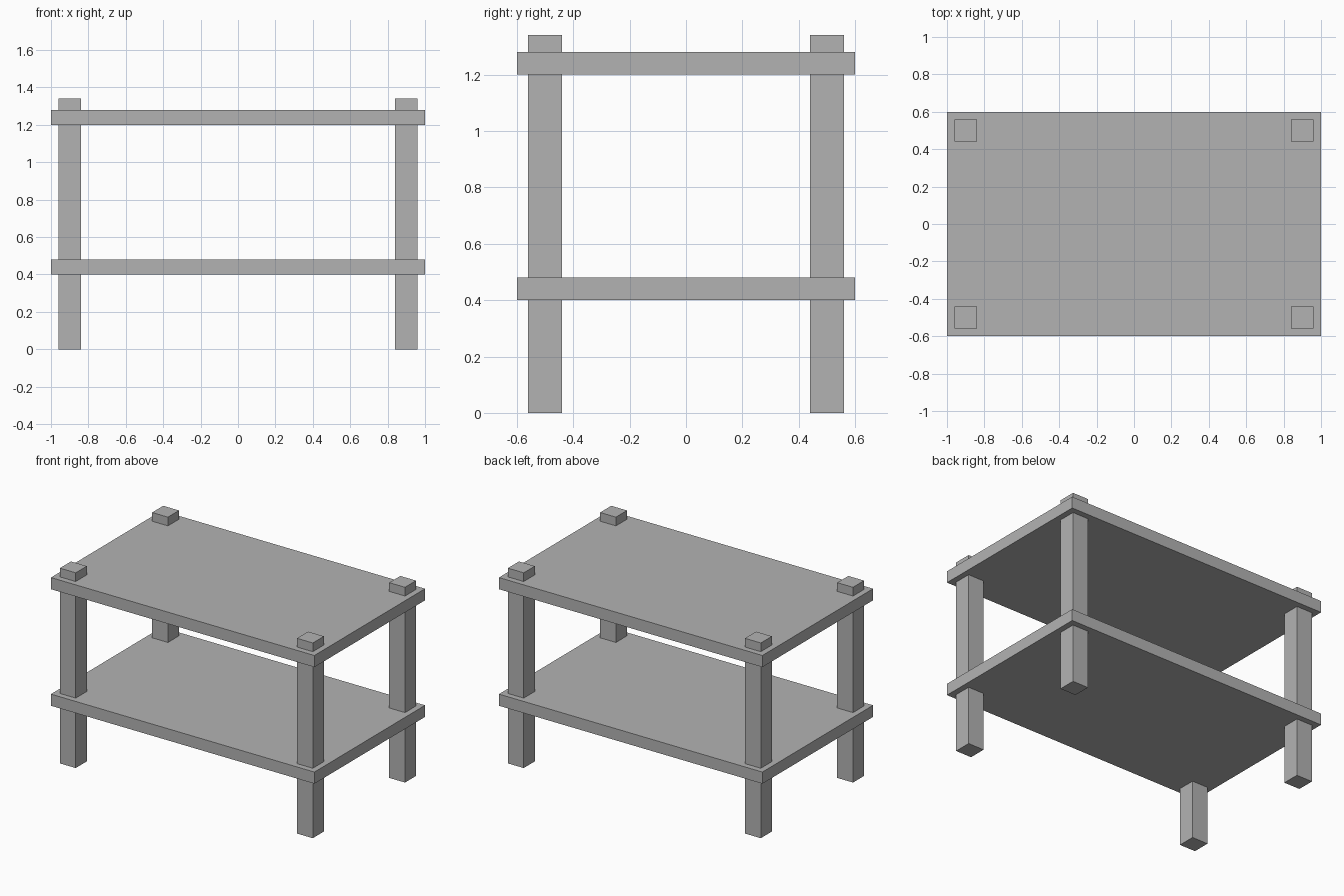
import bpy

cube = bpy.data.objects.get("Cube")
if cube:
    bpy.data.objects.remove(cube, do_unlink=True)

# Single plain grey finish
grey = bpy.data.materials.new("plain_grey")
grey.use_nodes = True
colour = (0.45, 0.45, 0.45, 1.0)
grey.diffuse_color = colour
grey.node_tree.nodes["Principled BSDF"].inputs["Base Color"].default_value = colour


def box(name, centre, size):
    """Add a flat-faced box with its true size baked into the mesh."""
    bpy.ops.mesh.primitive_cube_add(size=1, location=centre)
    obj = bpy.context.object
    obj.name = name
    obj.scale = size
    bpy.ops.object.transform_apply(location=False, rotation=False, scale=True)
    obj.data.materials.append(grey)
    return obj


# Two shelves
LENGTH, DEPTH, THICKNESS = 2.0, 1.2, 0.08
for name, bottom in (("lower_shelf", 0.4), ("upper_shelf", 1.2)):
    box(name, (0, 0, bottom + THICKNESS / 2), (LENGTH, DEPTH, THICKNESS))

# Four square posts that pass through both shelves
POST_WIDTH, POST_HEIGHT = 0.12, 1.34
for side, x in (("left", 0.9), ("right", -0.9)):
    for end, y in (("front", -0.5), ("back", 0.5)):
        box(f"{end}_{side}_post", (x, y, POST_HEIGHT / 2),
            (POST_WIDTH, POST_WIDTH, POST_HEIGHT))
